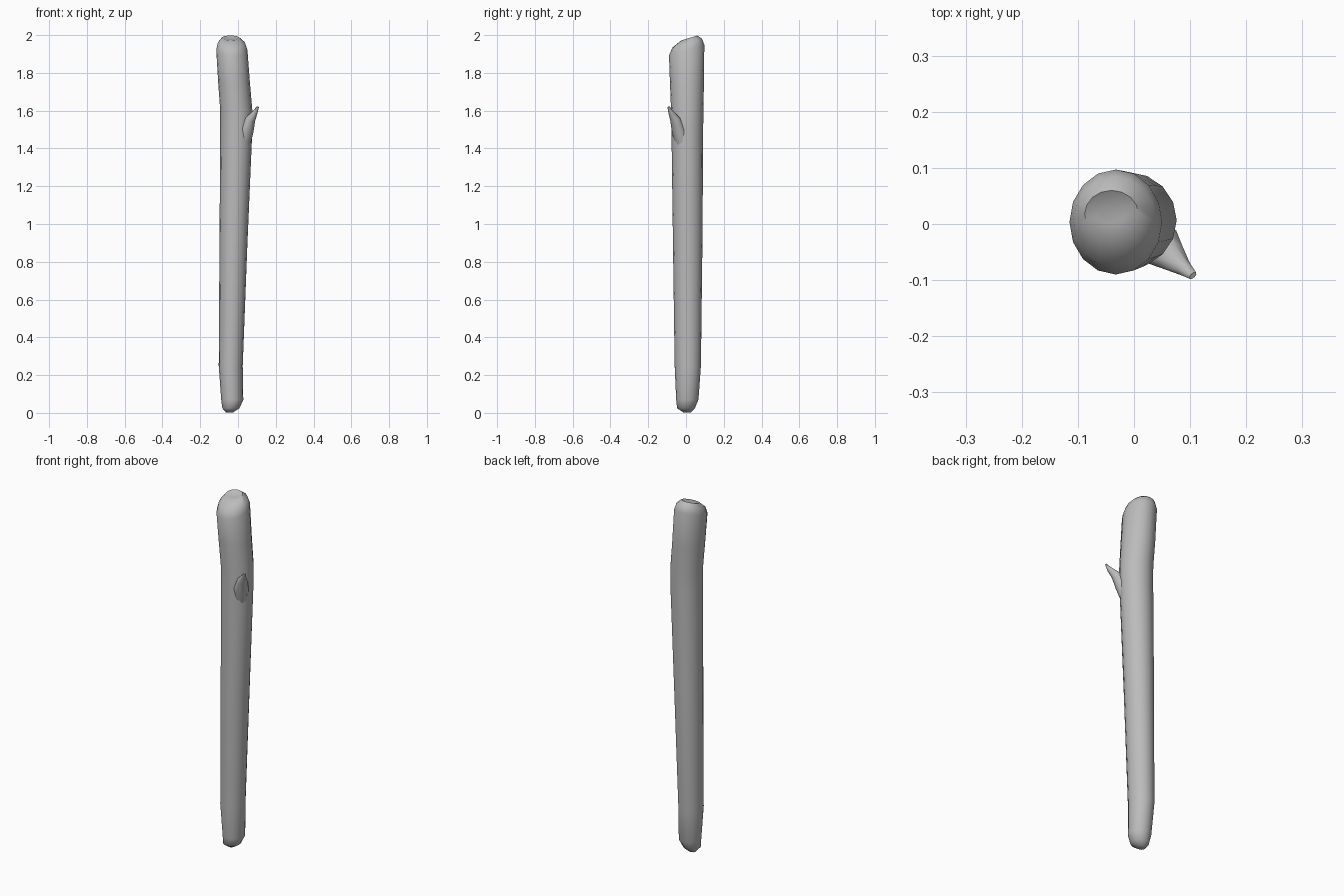
import bpy, bmesh, math
from mathutils import Vector

cube = bpy.data.objects.get("Cube")
if cube:
    bpy.data.objects.remove(cube)

grey = bpy.data.materials.new("plain grey")
grey.use_nodes = True
grey.diffuse_color = (0.5, 0.5, 0.5, 1)
grey.node_tree.nodes["Principled BSDF"].inputs["Base Color"].default_value = (0.5, 0.5, 0.5, 1)


def skin(name, rings, angle):
    """Loft closed rings of points into a capped, smooth solid."""
    bm = bmesh.new()
    loops = [[bm.verts.new(p) for p in ring] for ring in rings]
    n = len(loops[0])
    for a, b in zip(loops, loops[1:]):
        for i in range(n):
            j = (i + 1) % n
            bm.faces.new((a[i], a[j], b[j], b[i]))
    bm.faces.new(loops[0][::-1])
    bm.faces.new(loops[-1])
    bmesh.ops.recalc_face_normals(bm, faces=bm.faces)
    mesh = bpy.data.meshes.new(name)
    bm.to_mesh(mesh)
    bm.free()
    mesh.materials.append(grey)
    obj = bpy.data.objects.new(name, mesh)
    bpy.context.collection.objects.link(obj)
    bpy.ops.object.select_all(action='DESELECT')
    obj.select_set(True)
    bpy.context.view_layer.objects.active = obj
    bpy.ops.object.shade_smooth_by_angle(angle=math.radians(angle))
    return obj


def stem_ring(z, x0, x1, y0, y1, tilt=0.0, sides=16):
    """Oval ring filling the given extents; tilt lifts the back edge."""
    ring = []
    for i in range(sides):
        a = math.tau * i / sides
        dy = (y1 - y0) / 2 * math.sin(a)
        ring.append(((x0 + x1) / 2 + (x1 - x0) / 2 * math.cos(a),
                     (y0 + y1) / 2 + dy, z + tilt * dy))
    return ring


# Stem: height, left and right edge, front and back edge, tilt
stem = [
    (0.003, -0.065, -0.025, -0.015, 0.025, 0),
    (0.025, -0.083, 0.008, -0.047, 0.047, 0),
    (0.07, -0.089, 0.028, -0.052, 0.066, 0),
    (0.25, -0.102, 0.025, -0.06, 0.079, 0),
    (0.9, -0.098, 0.05, -0.069, 0.087, 0),
    (1.5, -0.094, 0.076, -0.077, 0.091, 0),
    (1.6, -0.094, 0.076, -0.079, 0.092, 0),
    (1.75, -0.105, 0.063, -0.085, 0.095, 0),
    (1.92, -0.115, 0.05, -0.09, 0.097, 0.3),
    (1.957, -0.108, 0.038, -0.073, 0.085, 0.3),
    (1.985, -0.088, 0.008, -0.025, 0.06, 0.3),
    (1.98, -0.065, -0.015, 0.0, 0.04, 0.2),
]
skin("stem", [stem_ring(*s) for s in stem], 50)

# Broken side twig: centre, half width and half depth of each section
sections = [
    ((0.035, -0.025, 1.43), 0.035, 0.025),
    ((0.047, -0.04, 1.50), 0.04, 0.03),
    ((0.066, -0.058, 1.555), 0.028, 0.022),
    ((0.09, -0.08, 1.592), 0.014, 0.012),
    ((0.105, -0.092, 1.62), 0.008, 0.004),
]
out = Vector((0.7, -0.71, 0))
side = Vector((0.71, 0.7, 0))
twig = []
for centre, w, d in sections:
    ring = []
    for i in range(8):
        a = math.tau * i / 8
        # each section leans across the growing direction
        ring.append(Vector(centre) + side * w * math.cos(a)
                    + (out - Vector((0, 0, 0.6))) * d * math.sin(a))
    twig.append(ring)
skin("twig", twig, 50)
